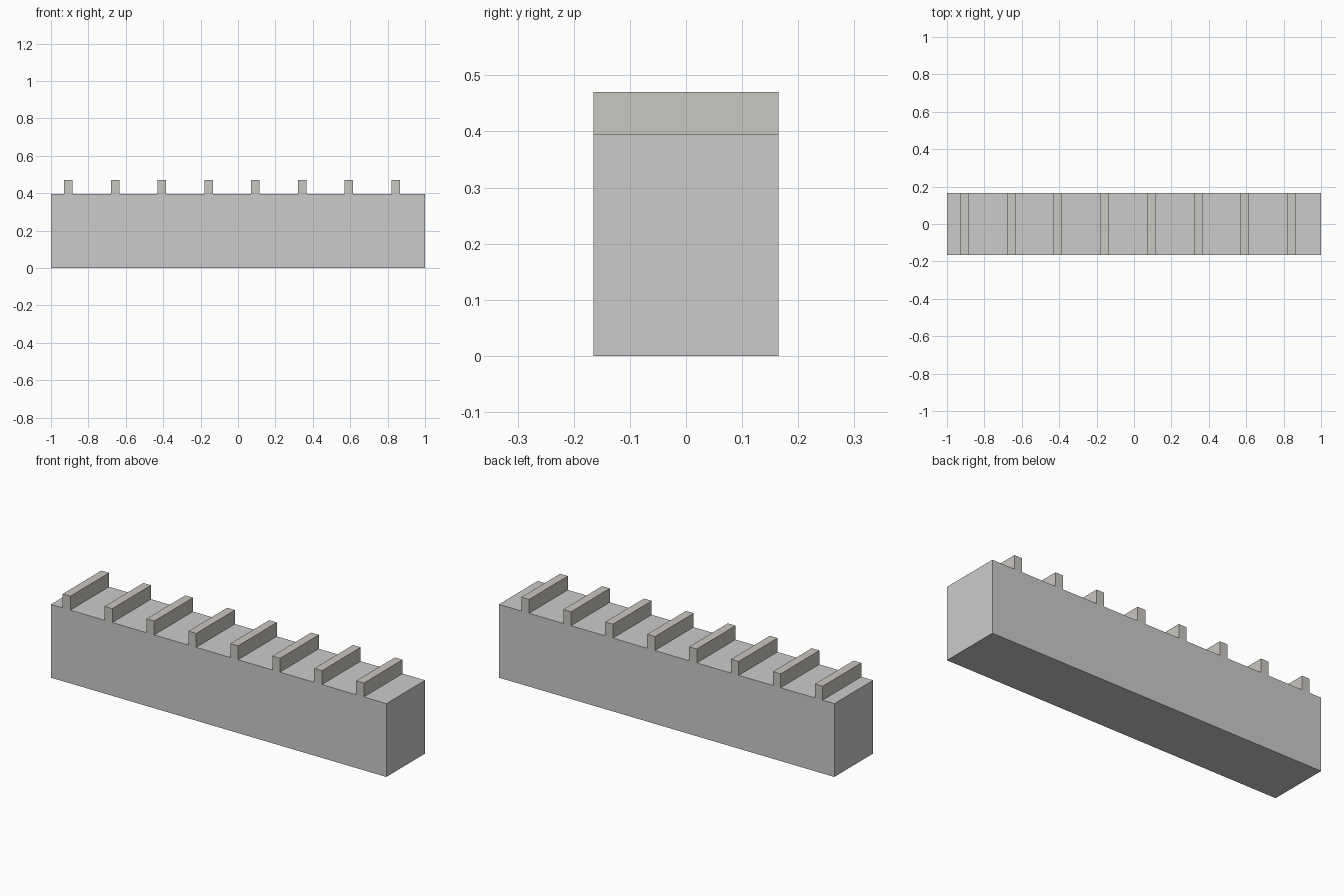
import bpy

if "Cube" in bpy.data.objects:
    bpy.data.objects.remove(bpy.data.objects["Cube"])

DEPTH = 0.33
BODY_TOP = 0.395
TOP = 0.47


def box(name, x0, x1, z0, z1, material=None):
    bpy.ops.mesh.primitive_cube_add(size=1, location=((x0 + x1) / 2, 0, (z0 + z1) / 2))
    obj = bpy.context.object
    obj.name = name
    obj.scale = (x1 - x0, DEPTH, z1 - z0)
    bpy.ops.object.transform_apply(location=False, rotation=False, scale=True)
    if material:
        obj.data.materials.append(material)
    return obj


rib_material = bpy.data.materials.new("warm_grey")
rib_material.diffuse_color = (0.59, 0.57, 0.53, 1)
rib_material.use_nodes = True
rib_material.node_tree.nodes["Principled BSDF"].inputs["Base Color"].default_value = rib_material.diffuse_color
body_material = bpy.data.materials.new("stone_grey")
body_material.diffuse_color = (0.54, 0.55, 0.545, 1)
body_material.use_nodes = True
body_material.node_tree.nodes["Principled BSDF"].inputs["Base Color"].default_value = body_material.diffuse_color

# Long solid block
box("base_block", -1, 1, 0, BODY_TOP, body_material)

# Evenly spaced cross ribs on the top face, full depth of the block
for i in range(8):
    left = -0.93 + 0.25 * i
    box(f"cross_rib_{i + 1}", left, left + 0.046, BODY_TOP, TOP, rib_material)
